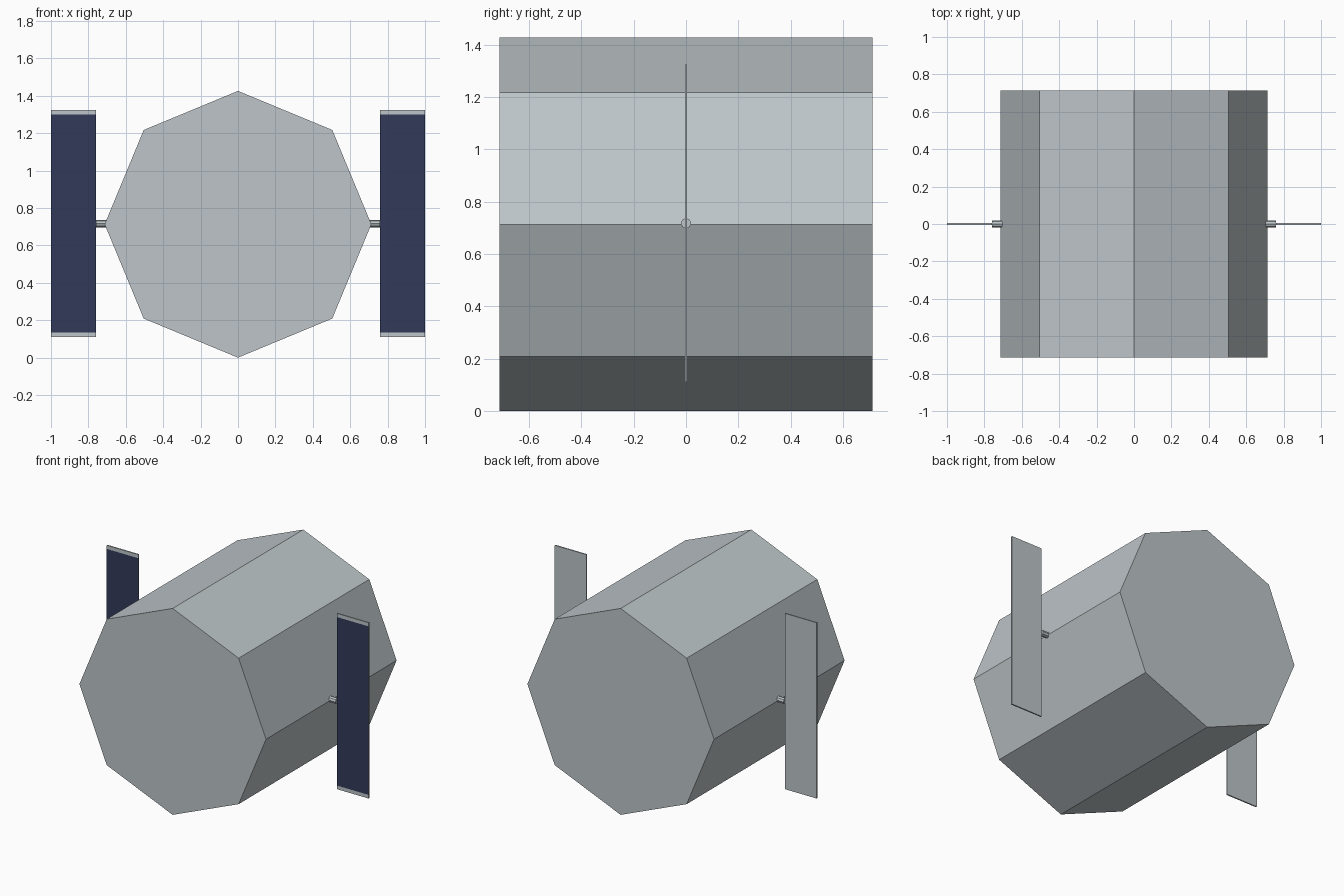
import bpy
import bmesh
from math import pi
from mathutils import Matrix, Vector

cube = bpy.data.objects.get("Cube")
if cube:
    bpy.data.objects.remove(cube, do_unlink=True)

RADIUS = 0.713
CENTRE_Z = RADIUS


def make_material(name, rgb):
    mat = bpy.data.materials.new(name)
    mat.use_nodes = True
    colour = (*rgb, 1.0)
    mat.diffuse_color = colour
    mat.node_tree.nodes["Principled BSDF"].inputs["Base Color"].default_value = colour
    return mat


grey = make_material("light grey metal", (0.51, 0.56, 0.58))
blue = make_material("dark blue cells", (0.032, 0.042, 0.1))


def finish(name, bm, *materials):
    bmesh.ops.recalc_face_normals(bm, faces=bm.faces)
    mesh = bpy.data.meshes.new(name)
    bm.to_mesh(mesh)
    bm.free()
    for mat in materials:
        mesh.materials.append(mat)
    obj = bpy.data.objects.new(name, mesh)
    bpy.context.collection.objects.link(obj)


def prism(name, sides, radius, depth, centre, rotation):
    bm = bmesh.new()
    bmesh.ops.create_cone(bm, cap_ends=True, segments=sides, radius1=radius,
                          radius2=radius, depth=depth,
                          matrix=Matrix.Translation(centre) @ rotation)
    finish(name, bm, grey)


def panel(name, side):
    width, height, thick, border = 0.242, 1.214, 0.009, 0.025
    bm = bmesh.new()
    bmesh.ops.create_cube(bm, size=1, matrix=Matrix.Diagonal((width, thick, height, 1)))
    # Cut the top and bottom rims off the cell area
    cell_z = height / 2 - border
    for z in (-cell_z, cell_z):
        bmesh.ops.bisect_plane(bm, geom=bm.verts[:] + bm.edges[:] + bm.faces[:],
                               plane_co=(0, 0, z), plane_no=(0, 0, 1))
    bm.normal_update()
    for face in bm.faces:
        if face.normal.y < -0.9 and abs(face.calc_center_median().z) < cell_z:
            face.material_index = 1
    bmesh.ops.translate(bm, verts=bm.verts,
                        vec=Vector((side * (1 - width / 2), 0, CENTRE_Z + 0.004)))
    finish(name, bm, grey, blue)


# Eight-sided body lying along y with a corner at the top
prism("body", 8, RADIUS, 2 * RADIUS, (0, 0, CENTRE_Z), Matrix.Rotation(pi / 2, 4, "X"))

# Panels and their short mounting rods
for label, side in (("left", 1), ("right", -1)):
    prism(label + "_rod", 8, 0.02, 0.054, (side * 0.731, 0, CENTRE_Z + 0.004),
          Matrix.Rotation(pi / 2, 4, "Y"))
    panel(label + "_panel", side)
